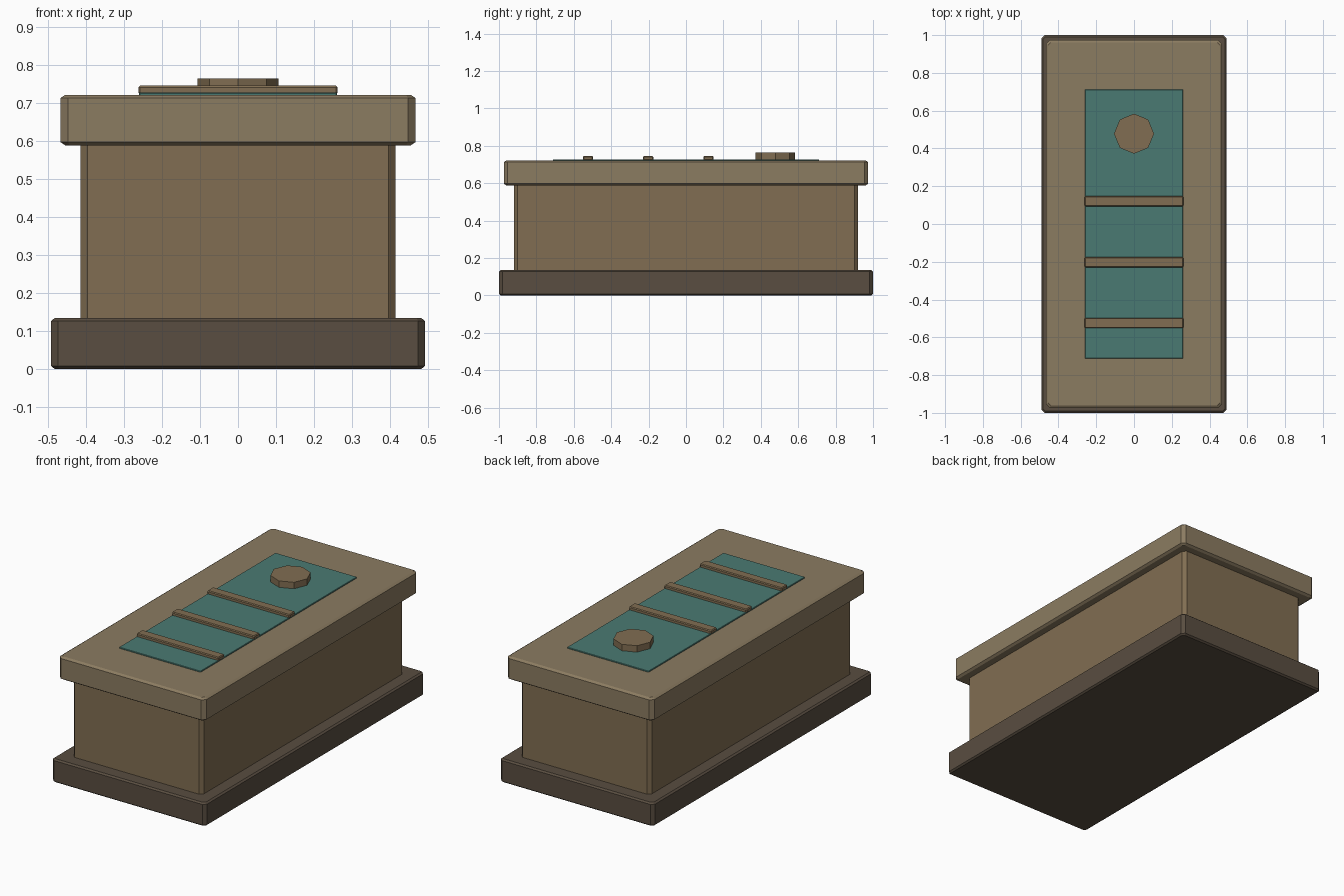
import bpy, bmesh, math

if "Cube" in bpy.data.objects:
    bpy.data.objects.remove(bpy.data.objects["Cube"])


def material(name, rgb):
    m = bpy.data.materials.new(name)
    m.diffuse_color = (*rgb, 1)
    m.use_nodes = True
    m.node_tree.nodes["Principled BSDF"].inputs["Base Color"].default_value = m.diffuse_color
    return m


BASE = material("dark_stone", (0.10, 0.075, 0.052))
BODY = material("brown_stone", (0.22, 0.155, 0.084))
LID = material("sand_stone", (0.26, 0.20, 0.12))
TEAL = material("teal_inlay", (0.068, 0.195, 0.17))


def finish(name, bm, mat):
    bmesh.ops.recalc_face_normals(bm, faces=bm.faces)
    mesh = bpy.data.meshes.new(name)
    bm.to_mesh(mesh)
    bm.free()
    mesh.materials.append(mat)
    ob = bpy.data.objects.new(name, mesh)
    bpy.context.collection.objects.link(ob)
    return ob


def slab(name, hx, hy, z0, z1, mat, corner, rim, rise, y=0):
    """Box with cut vertical corners and chamfered top and bottom rims."""
    bm = bmesh.new()
    rings = []
    for z, inset in ((z0, rim), (z0 + rise, 0), (z1 - rise, 0), (z1, rim)):
        a, b, c = hx - inset, hy - inset, max(corner - inset * 0.6, 0.001)
        pts = [(a - c, -b), (a, -b + c), (a, b - c), (a - c, b),
               (c - a, b), (-a, b - c), (-a, c - b), (c - a, -b)]
        rings.append([bm.verts.new((px, py + y, z)) for px, py in pts])
    for lo, hi in zip(rings, rings[1:]):
        for i in range(8):
            j = (i + 1) % 8
            bm.faces.new((lo[i], lo[j], hi[j], hi[i]))
    bm.faces.new(rings[0][::-1])
    bm.faces.new(rings[-1])
    return finish(name, bm, mat)


# Stacked chest: plinth, body and overhanging lid
slab("plinth", 0.491, 1.0, 0, 0.135, BASE, 0.018, 0.010, 0.008)
slab("chest_body", 0.414, 0.92, 0.125, 0.60, BODY, 0.018, 0.008, 0.008)
slab("lid", 0.467, 0.974, 0.588, 0.721, LID, 0.020, 0.013, 0.009)

# Thin inlaid panel on the lid
slab("inlay_panel", 0.26, 0.712, 0.715, 0.727, TEAL, 0.003, 0.002, 0.002)

# Cross bars over the panel
for i in range(3):
    slab(f"cross_bar_{i + 1}", 0.262, 0.027, 0.722, 0.745, BODY,
         0.005, 0.004, 0.005, y=0.12 - 0.322 * i)

# Eight-sided boss near the back end
bm = bmesh.new()
bmesh.ops.create_cone(bm, cap_ends=True, segments=8, radius1=0.106,
                      radius2=0.106, depth=0.042)
bmesh.ops.translate(bm, verts=bm.verts, vec=(0, 0.478, 0.743))
finish("octagonal_boss", bm, BODY)
